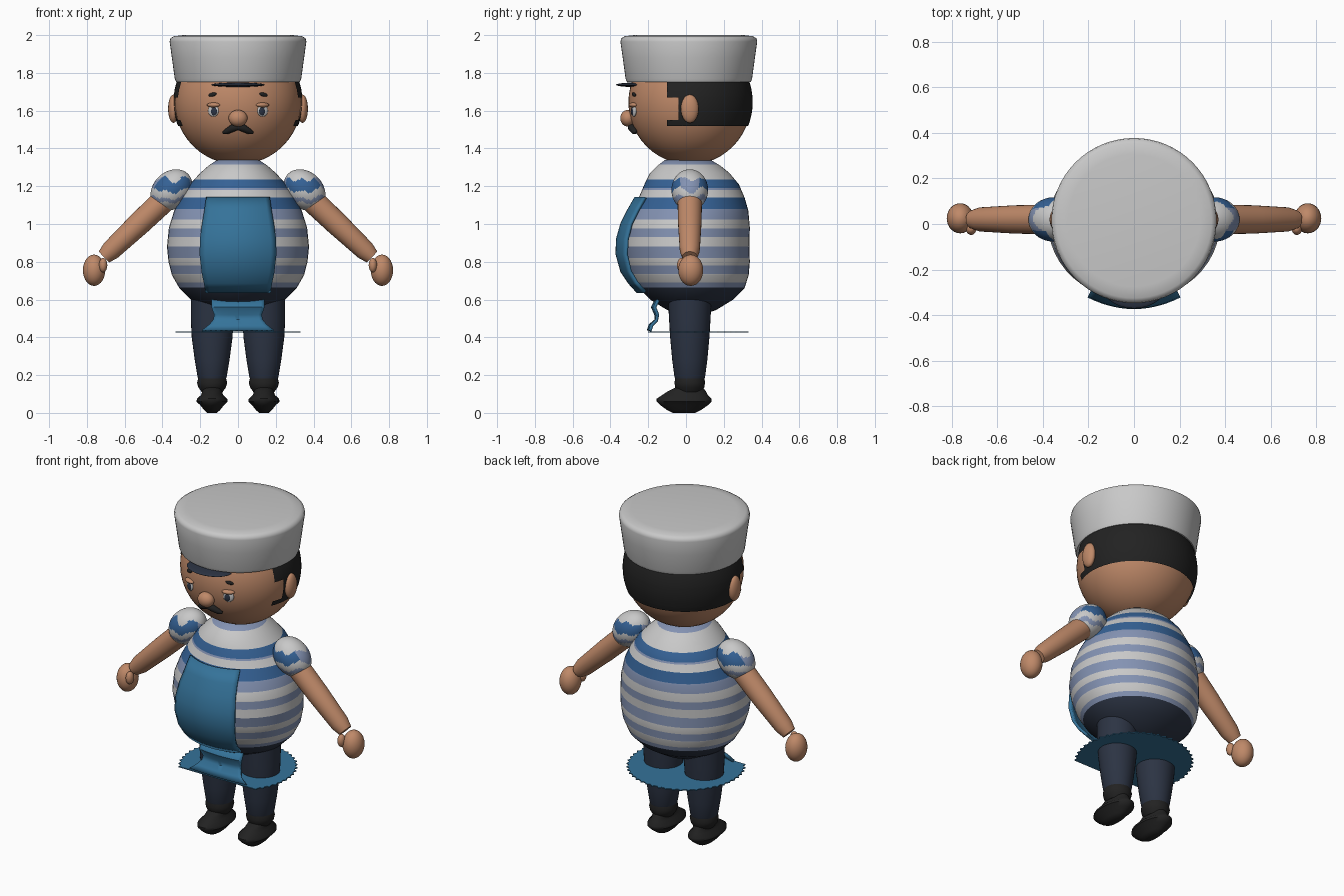
import bpy, bmesh, math
from mathutils import Matrix, Vector

if "Cube" in bpy.data.objects:
    bpy.data.objects.remove(bpy.data.objects["Cube"], do_unlink=True)


def material(name, r, g, b):
    m = bpy.data.materials.new(name)
    m.use_nodes = True
    m.diffuse_color = (r, g, b, 1)
    node = next(n for n in m.node_tree.nodes if n.type == "BSDF_PRINCIPLED")
    node.inputs["Base Color"].default_value = (r, g, b, 1)
    return m


skin = material("skin", 0.52, 0.25, 0.14)
white = material("white cloth", 0.58, 0.58, 0.58)
pale_blue = material("pale blue stripe", 0.23, 0.29, 0.45)
deep_blue = material("deep blue stripe", 0.035, 0.12, 0.30)
apron_blue = material("apron blue", 0.035, 0.17, 0.32)
navy = material("navy trousers", 0.025, 0.034, 0.057)
black = material("black", 0.016, 0.016, 0.016)


def finish(bm, name, mats, rule=None):
    """Turn a bmesh into a smooth object with sharp creases."""
    bmesh.ops.recalc_face_normals(bm, faces=bm.faces[:])
    bm.normal_update()
    for f in bm.faces:
        f.smooth = True
        if rule:
            f.material_index = rule(f.calc_center_median(), f.normal)
    for e in bm.edges:
        e.smooth = e.calc_face_angle(0) < math.radians(50)
    mesh = bpy.data.meshes.new(name)
    bm.to_mesh(mesh)
    bm.free()
    for m in mats:
        mesh.materials.append(m)
    ob = bpy.data.objects.new(name, mesh)
    bpy.context.collection.objects.link(ob)
    return ob


def ball(name, loc, radii, mat, rot=None, segs=28):
    bm = bmesh.new()
    bmesh.ops.create_uvsphere(bm, u_segments=segs, v_segments=segs // 2, radius=1)
    turn = rot or Matrix.Identity(4)
    bm.transform(Matrix.Translation(loc) @ turn @ Matrix.Diagonal((*radii, 1)))
    return finish(bm, name, [mat])


def loft(rings, matrix=None, sides=48):
    """Closed skin over ellipse rings given as (z, x radius, y radius, y centre)."""
    bm = bmesh.new()
    loops = []
    for z, rx, ry, cy in rings:
        angles = [math.tau * i / sides for i in range(sides)]
        loops.append([bm.verts.new((rx * math.cos(a), cy + ry * math.sin(a), z)) for a in angles])
    for a, b in zip(loops, loops[1:]):
        for i in range(sides):
            j = (i + 1) % sides
            bm.faces.new((a[i], a[j], b[j], b[i]))
    bm.faces.new(loops[0])
    bm.faces.new(loops[-1])
    if matrix:
        bm.transform(matrix)
    return bm


def slice_at(bm, axis, values):
    for v in values:
        normal = Vector((0, 0, 0))
        normal[axis] = 1
        bmesh.ops.bisect_plane(bm, geom=bm.verts[:] + bm.edges[:] + bm.faces[:],
                               plane_co=normal * v, plane_no=normal)


def sheet(name, rows, mat, cols=14):
    """Curved cloth from rows of (z, half width, middle y, edge y)."""
    bm = bmesh.new()
    grid = []
    for z, w, mid, edge in rows:
        us = [2 * i / cols - 1 for i in range(cols + 1)]
        grid.append([bm.verts.new((u * w, mid + (edge - mid) * u * u, z)) for u in us])
    for a, b in zip(grid, grid[1:]):
        for i in range(cols):
            bm.faces.new((a[i], a[i + 1], b[i + 1], b[i]))
    ob = finish(bm, name, [mat])
    mod = ob.modifiers.new("thickness", "SOLIDIFY")
    mod.thickness = 0.016
    mod.offset = 0
    return ob


# Round body with striped shirt above the trousers
body = loft([(0.525, 0.07, 0.07, 0.03), (0.545, 0.15, 0.13, 0.03), (0.6, 0.25, 0.22, 0.03),
             (0.66, 0.31, 0.28, 0.03), (0.73, 0.35, 0.312, 0.02), (0.8, 0.368, 0.328, 0.01),
             (0.88, 0.376, 0.335, 0), (0.98, 0.366, 0.333, 0.005), (1.07, 0.338, 0.31, 0.02),
             (1.14, 0.303, 0.28, 0.03), (1.21, 0.255, 0.25, 0.03), (1.27, 0.2, 0.21, 0.02),
             (1.31, 0.155, 0.165, 0.015), (1.34, 0.11, 0.12, 0.01)])
stripes = [(0.665, 3), (0.69, 1), (0.735, 0), (0.78, 1), (0.82, 0), (0.88, 1), (0.93, 0),
           (0.975, 1), (1.025, 0), (1.08, 1), (1.14, 2), (1.18, 0), (1.19, 1), (1.235, 2),
           (1.315, 0), (9, 1)]
slice_at(body, 2, [z for z, _ in stripes[:-1]])
finish(body, "body", [white, pale_blue, deep_blue, navy],
       lambda c, n: next(k for z, k in stripes if c.z < z))

# Head, nose and neck-less join
HEAD, SIZE = Vector((0, 0.02, 1.645)), Vector((0.335, 0.325, 0.33))
ball("head", HEAD, SIZE, skin, segs=48)
ball("nose", (0, -0.308, 1.56), (0.05, 0.04, 0.044), skin)

# Hair shell, notched around the ears
hair = bmesh.new()
bmesh.ops.create_uvsphere(hair, u_segments=64, v_segments=32, radius=1)
hair.transform(Matrix.Translation(HEAD) @ Matrix.Diagonal((0.342, 0.333, 0.34, 1)))
slice_at(hair, 2, (1.52, 1.55, 1.67, 1.8))
slice_at(hair, 1, (-0.1, -0.04))


def bald(f):
    c = f.calc_center_median()
    notch = 1.55 < c.z < 1.67 and c.y < -0.04
    return c.z < 1.52 or c.z > 1.8 or c.y < -0.1 or notch


bmesh.ops.delete(hair, geom=[f for f in hair.faces if bald(f)], context="FACES")
finish(hair, "hair", [black])

# Tall flat cap with a small visor
finish(loft([(1.752, 0.3, 0.3, 0.015), (1.752, 0.328, 0.328, 0.015), (1.77, 0.335, 0.335, 0.015),
             (1.88, 0.35, 0.35, 0.015), (1.965, 0.362, 0.362, 0.015), (1.983, 0.358, 0.358, 0.015),
             (1.994, 0.34, 0.34, 0.015), (2.0, 0.29, 0.29, 0.015)], sides=64), "cap", [white])
ball("visor", (0, -0.27, 1.737), (0.14, 0.1, 0.012), navy)


def on_face(x, z, out=0.0):
    k = 1 - (x / SIZE.x) ** 2 - ((z - HEAD.z) / SIZE.z) ** 2
    return Vector((x, HEAD.y - SIZE.y * math.sqrt(k) - out, z))


# Moustache
curve = bpy.data.curves.new("moustache", "CURVE")
curve.dimensions = "3D"
curve.bevel_depth = 0.018
curve.bevel_resolution = 4
curve.use_fill_caps = True
line = curve.splines.new("POLY")
tips = [(-0.08, 1.483, 0.35), (-0.06, 1.49, 0.85), (-0.03, 1.507, 1.1), (0, 1.515, 1),
        (0.03, 1.507, 1.1), (0.06, 1.49, 0.85), (0.08, 1.483, 0.35)]
line.points.add(len(tips) - 1)
for p, (x, z, r) in zip(line.points, tips):
    p.co = (*on_face(x, z, 0.012), 1)
    p.radius = r
line.use_smooth = True
curve.materials.append(black)
bpy.context.collection.objects.link(bpy.data.objects.new("moustache", curve))


def sleeve_rule(c, n):
    z = c.z + 0.012 * math.sin(c.y * 55) + 0.008 * math.sin(c.x * 70)
    if 1.18 < z < 1.235:
        return 2 if abs(n.y) > 0.5 else 1
    return 1 if 1.11 < z < 1.14 else 0


for s, side in ((1, "left"), (-1, "right")):
    # Eye, lid, brow and ear
    turn = Matrix.Rotation(s * 0.4, 4, "Z")
    ball(side + "_eye", on_face(s * 0.13, 1.6), (0.03, 0.01, 0.032), white, turn)
    ball(side + "_iris", on_face(s * 0.128, 1.597, 0.007), (0.018, 0.006, 0.022), navy, turn)
    ball(side + "_eyelid", on_face(s * 0.13, 1.63), (0.037, 0.02, 0.013), skin, turn)
    ball(side + "_eyebrow", on_face(s * 0.135, 1.685), (0.024, 0.008, 0.01), black,
         turn @ Matrix.Rotation(s * 0.2, 4, "Y"))
    ball(side + "_ear", (s * 0.342, 0.02, 1.61), (0.028, 0.047, 0.075), skin)

    # Puffed sleeve, arm, hand and thumb
    start, end = Vector((s * 0.34, 0.02, 1.175)), Vector((s * 0.71, 0.02, 0.825))
    aim = (end - start).to_track_quat("Z", "Y").to_matrix().to_4x4()
    length = (end - start).length
    sleeve = bmesh.new()
    bmesh.ops.create_uvsphere(sleeve, u_segments=56, v_segments=40, radius=1)
    sleeve.transform(Matrix.Translation((s * 0.352, 0.02, 1.18)) @ aim
                     @ Matrix.Diagonal((0.097, 0.097, 0.122, 1)))
    finish(sleeve, side + "_sleeve", [white, pale_blue, deep_blue], sleeve_rule)
    rings = [(0, 0.066, 0.066, 0), (length * 0.5, 0.062, 0.062, 0),
             (length * 0.9, 0.053, 0.053, 0), (length, 0.04, 0.04, 0)]
    finish(loft(rings, Matrix.Translation(start) @ aim, 28), side + "_arm", [skin])
    ball(side + "_hand", (s * 0.762, 0.025, 0.755), (0.059, 0.066, 0.083), skin)
    ball(side + "_thumb", (s * 0.714, -0.022, 0.782), (0.022, 0.026, 0.038), skin)

    # Trouser leg, ankle cuff and shoe
    place = Matrix.Translation((s * 0.137, 0.02, 0))
    finish(loft([(0.175, 0.07, 0.075, 0), (0.19, 0.077, 0.081, 0), (0.28, 0.092, 0.093, 0),
                 (0.4, 0.108, 0.104, 0), (0.5, 0.113, 0.11, 0), (0.64, 0.113, 0.117, 0)],
                place, 32), side + "_leg", [navy])
    finish(loft([(0.11, 0.055, 0.06, 0), (0.135, 0.073, 0.077, 0), (0.16, 0.08, 0.081, 0),
                 (0.185, 0.073, 0.077, 0)], place, 32), side + "_cuff", [black])
    finish(loft([(0, 0.025, 0.06, -0.03), (0.015, 0.042, 0.09, -0.03), (0.04, 0.062, 0.125, -0.03),
                 (0.06, 0.083, 0.145, -0.03), (0.075, 0.08, 0.145, -0.03),
                 (0.095, 0.058, 0.12, -0.025), (0.115, 0.052, 0.1, -0.015),
                 (0.14, 0.05, 0.065, 0)], place, 32), side + "_shoe", [black])

# Apron bib over the belly and the small gathered skirt below it
sheet("apron_bib", [(1.14, 0.165, -0.265, -0.215), (1.07, 0.175, -0.305, -0.255),
                    (1, 0.187, -0.34, -0.29), (0.92, 0.198, -0.363, -0.31),
                    (0.84, 0.2, -0.365, -0.315), (0.75, 0.19, -0.34, -0.295),
                    (0.69, 0.178, -0.3, -0.26), (0.64, 0.17, -0.255, -0.215)], apron_blue)
sheet("apron_skirt", [(0.61, 0.14, -0.15, -0.14), (0.56, 0.14, -0.178, -0.165),
                      (0.52, 0.125, -0.16, -0.15), (0.49, 0.13, -0.16, -0.155),
                      (0.465, 0.15, -0.19, -0.18), (0.435, 0.19, -0.2, -0.19)], apron_blue)

# Flat scalloped apron hem, cut straight at the front
hem = bmesh.new()
count = 144
outline = []
for i in range(count):
    a = math.tau * i / count
    r = 0.322 + 0.008 * math.cos(a * 48)
    outline.append(hem.verts.new((r * math.cos(a), max(r * math.sin(a), -0.2), 0.432)))
hem.faces.new(outline)
bottom = bmesh.ops.extrude_face_region(hem, geom=hem.faces[:])["geom"]
bmesh.ops.translate(hem, vec=(0, 0, -0.006), verts=[v for v in bottom if isinstance(v, bmesh.types.BMVert)])
finish(hem, "apron_hem", [apron_blue])
